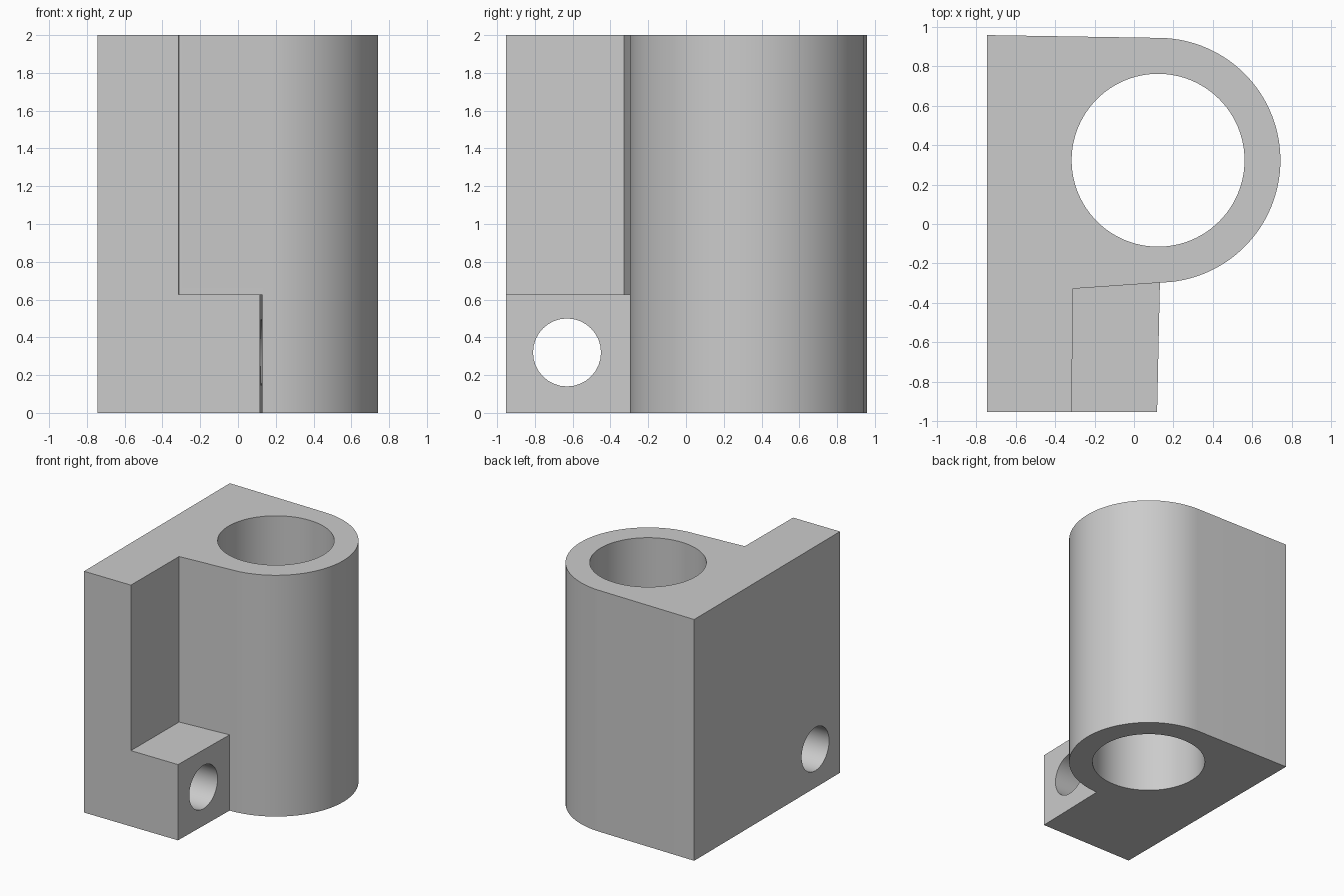
import bpy, bmesh
from math import radians, cos, sin
from mathutils import Matrix

if "Cube" in bpy.data.objects:
    bpy.data.objects.remove(bpy.data.objects["Cube"])


def prism(name, outline, z0, z1):
    """Extrude a counter-clockwise XY outline from z0 to z1."""
    bm = bmesh.new()
    face = bm.faces.new([bm.verts.new((x, y, z0)) for x, y in outline])
    ext = bmesh.ops.extrude_face_region(bm, geom=[face])
    top = [v for v in ext["geom"] if isinstance(v, bmesh.types.BMVert)]
    bmesh.ops.translate(bm, verts=top, vec=(0, 0, z1 - z0))
    bmesh.ops.recalc_face_normals(bm, faces=bm.faces)
    return finish(name, bm)


def cylinder(name, radius, depth, sides, matrix):
    bm = bmesh.new()
    bmesh.ops.create_cone(bm, cap_ends=True, segments=sides, radius1=radius,
                          radius2=radius, depth=depth, matrix=matrix)
    return finish(name, bm)


def finish(name, bm):
    mesh = bpy.data.meshes.new(name)
    bm.to_mesh(mesh)
    bm.free()
    obj = bpy.data.objects.new(name, mesh)
    bpy.context.collection.objects.link(obj)
    return obj


def combine(target, other, operation):
    """Apply a boolean, then discard the helper."""
    mod = target.modifiers.new(operation.lower(), "BOOLEAN")
    mod.operation, mod.solver, mod.object = operation, "EXACT", other
    bpy.context.view_layer.objects.active = target
    bpy.ops.object.modifier_apply(modifier=mod.name)
    bpy.data.objects.remove(other, do_unlink=True)


CX, CY, R = 0.122, 0.323, 0.62

# Main body: flat back plate flowing into a rounded sleeve
steps = 64
arc = []
for i in range(steps + 1):
    a = radians(-84 + i * 172 / steps)
    arc.append((CX + R * cos(a), CY + R * sin(a)))
outline = [(-0.745, 0.957), (-0.745, -0.953), (-0.315, -0.953), (-0.31, -0.328)]
bracket = prism("bearing_bracket", outline + arc, 0, 2)

# Low mounting lug in the front corner
lug = prism("mounting_lug", [(-0.5, -0.953), (0.117, -0.953), (0.131, -0.31),
                             (0.131, -0.2), (-0.5, -0.2)], 0, 0.628)
combine(bracket, lug, "UNION")

# Vertical bore
bore = cylinder("bore_cutter", 0.438, 3, 96, Matrix.Translation((CX, CY, 1)))
combine(bracket, bore, "DIFFERENCE")

# Horizontal bolt hole through plate and lug
bolt = cylinder("bolt_hole_cutter", 0.18, 2, 32,
                Matrix.Translation((-0.3, -0.63, 0.32)) @ Matrix.Rotation(radians(90), 4, "Y"))
combine(bracket, bolt, "DIFFERENCE")

# Smooth the curved walls, keep the edges crisp
bpy.ops.object.select_all(action="DESELECT")
bracket.select_set(True)
bpy.context.view_layer.objects.active = bracket
bpy.ops.object.shade_smooth_by_angle(angle=radians(30))
